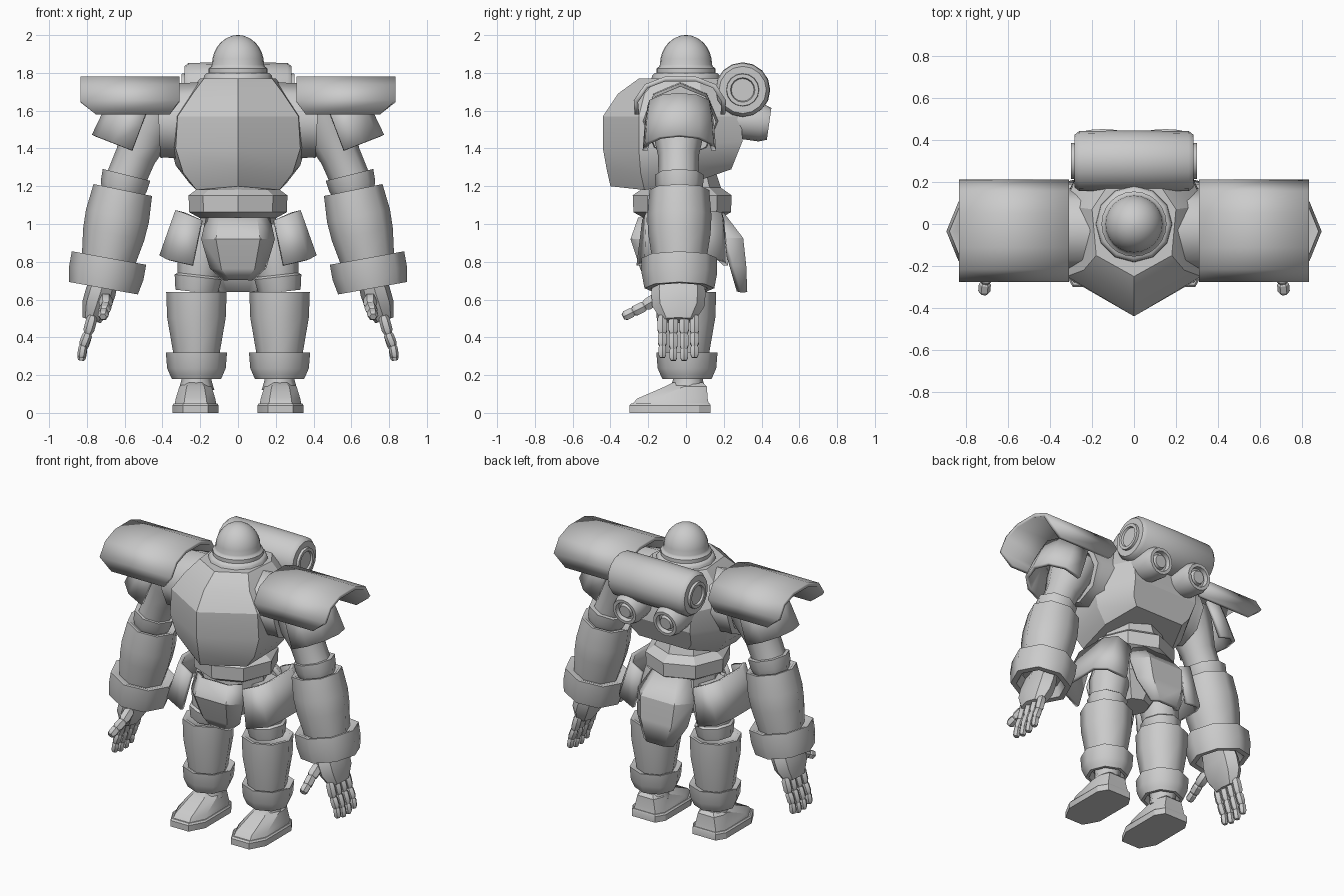
import bpy, bmesh, math
from mathutils import Vector

cube = bpy.data.objects.get("Cube")
if cube:
    bpy.data.objects.remove(cube)

GREY = bpy.data.materials.new("plain grey")
GREY.use_nodes = True
GREY.diffuse_color = (0.6, 0.6, 0.6, 1)
GREY.node_tree.nodes["Principled BSDF"].inputs["Base Color"].default_value = (0.6, 0.6, 0.6, 1)


def build(name, verts, faces, angle=50, thick=0, pair=False):
    """Make a mesh object, or a mirrored left and right pair."""
    if pair:
        build("left_" + name, verts, faces, angle, thick)
        flipped = [(-x, y, z) for x, y, z in verts]
        build("right_" + name, flipped, [f[::-1] for f in faces], angle, thick)
        return
    mesh = bpy.data.meshes.new(name)
    mesh.from_pydata([tuple(v) for v in verts], [], faces)
    bm = bmesh.new()
    bm.from_mesh(mesh)
    bmesh.ops.recalc_face_normals(bm, faces=bm.faces)
    bm.to_mesh(mesh)
    bm.free()
    mesh.materials.append(GREY)
    obj = bpy.data.objects.new(name, mesh)
    bpy.context.collection.objects.link(obj)
    bpy.ops.object.select_all(action="DESELECT")
    bpy.context.view_layer.objects.active = obj
    obj.select_set(True)
    bpy.ops.object.shade_smooth_by_angle(angle=math.radians(angle))
    if thick:
        mod = obj.modifiers.new("thickness", "SOLIDIFY")
        mod.thickness = thick
        mod.offset = 0


def loft(name, rings, closed=True, **kw):
    """Skin a list of equal rings; closed rings also get end caps."""
    n, m = len(rings[0]), len(rings)
    verts = [p for r in rings for p in r]
    faces = [(k * n + i, k * n + (i + 1) % n, (k + 1) * n + (i + 1) % n, (k + 1) * n + i)
             for k in range(m - 1) for i in range(n if closed else n - 1)]
    if closed:
        faces += [tuple(range(n))[::-1], tuple(range((m - 1) * n, m * n))]
    build(name, verts, faces, **kw)


def tube(name, start, end, profile, n=8, sv=1, arc=None, **kw):
    """Turn (position, radius) pairs round the line from start to end."""
    a, d = Vector(start), Vector(end) - Vector(start)
    axis = d.normalized()
    ref = Vector((0, 0, 1)) if abs(axis.x) > 0.8 else Vector((1, 0, 0))
    u = (ref - axis * ref.dot(axis)).normalized()
    v = axis.cross(u)
    if arc:
        angles = [math.radians(arc * (2 * i / n - 1)) for i in range(n + 1)]
    else:
        angles = [math.tau * i / n for i in range(n)]
    rings = [[a + d * t + u * (r * math.cos(q)) + v * (r * sv * math.sin(q)) for q in angles]
             for t, r in profile]
    loft(name, rings, closed=not arc, **kw)


def mirrored(half):
    """Complete a half outline running from front centre to back centre."""
    return half + [(-x, y, z) for x, y, z in reversed(half) if x > 0]


def apron(name, rows, **kw):
    """Curved hanging plate from (height, depth, half width, edge depth) rows."""
    loft(name, [[(-w, e, z), (-w * .6, y, z), (w * .6, y, z), (w, e, z)] for z, y, w, e in rows],
         closed=False, thick=.03, **kw)


# Torso with a keeled chest
loft("torso", [mirrored(h) for h in (
    [(0, -.25, 1.77), (.18, -.15, 1.77), (.2, .07, 1.77), (.12, .19, 1.77)],
    [(0, -.36, 1.69), (.24, -.22, 1.69), (.27, .08, 1.69), (.18, .24, 1.69)],
    [(0, -.44, 1.57), (.32, -.25, 1.57), (.35, .06, 1.57), (.24, .29, 1.57)],
    [(0, -.44, 1.4), (.33, -.25, 1.4), (.36, .06, 1.42), (.24, .3, 1.44)],
    [(0, -.42, 1.29), (.29, -.24, 1.27), (.33, .05, 1.31), (.22, .26, 1.34)],
    [(0, -.4, 1.2), (.22, -.22, 1.18), (.26, .04, 1.22), (.18, .24, 1.29)])], angle=25)
tube("shoulder_socket", (.2, -.03, 1.55), (.42, -.03, 1.54),
     [(0, .2), (.5, .2), (.85, .19), (1, .19), (1, .15), (.8, .13)], pair=True)

# Head
tube("neck_collar", (0, 0, 1.72), (0, 0, 1.8), [(0, .19), (.8, .18), (1, .165)], n=12)
dome = [(.22 + .78 * math.sin(q * math.pi / 16), .138 * math.cos(q * math.pi / 16)) for q in range(8)]
tube("helmet", (0, 0, 1.8), (0, 0, 2),
     [(0, .155), (.12, .155), (.17, .142)] + dome + [(1, .005)], n=24)

# Back tank, end ports and thrusters
tube("back_tank", (-.29, .3, 1.71), (.29, .3, 1.71),
     [(.01, .11), (.01, .125), (.05, .143), (.5, .146), (.95, .143), (.99, .125), (.99, .11)], n=16)
tube("tank_port", (.26, .3, 1.71), (.3, .3, 1.71),
     [(0, .09), (1, .085), (1, .065), (.7, .06)], n=16, pair=True)
tube("thruster", (.15, .16, 1.57), (.15, .44, 1.53),
     [(0, .08), (.4, .1), (.85, .1), (1, .085), (1, .065), (.9, .06), (.9, .048), (.98, .04)],
     n=16, pair=True)

# Waist and pelvis
tube("waist", (0, -.02, 1.3), (0, -.02, 1.03),
     [(0, .17), (.4, .205), (.55, .262), (.88, .258), (1, .2)], angle=25)
tube("pelvis", (0, -.02, 1.05), (0, -.01, .76), [(0, .2), (.5, .21), (1, .1)], angle=30)
apron("front_skirt", [(1.03, -.24, .16, -.18), (.92, -.28, .185, -.21),
                      (.77, -.23, .14, -.18), (.71, -.2, .07, -.19)], angle=30)
apron("back_skirt", [(1.05, .19, .13, .14), (.92, .29, .2, .2),
                     (.78, .305, .18, .24), (.64, .31, .1, .28)], angle=30)
loft("hip_skirt", [[(.19, -.22, 1.02), (.29, -.2, 1.06), (.32, -.12, 1.07),
                    (.32, .1, 1.07), (.28, .18, 1.06), (.19, .19, 1.02)],
                   [(.24, -.25, .78), (.37, -.21, .81), (.405, -.12, .83),
                    (.405, .1, .83), (.36, .18, .81), (.24, .21, .78)]],
     closed=False, thick=.025, angle=30, pair=True)

# Legs
tube("thigh", (.18, 0, 1), (.22, 0, .64),
     [(0, .1), (.4, .125), (.75, .11), (.78, .125), (.95, .115), (1, .11)], pair=True)
tube("shin", (.22, 0, .64), (.22, 0, .3),
     [(.05, .12), (0, .14), (0, .16), (.4, .155), (1, .12)], pair=True)
tube("ankle_cuff", (.22, .005, .32), (.22, .005, .18),
     [(.1, .12), (0, .15), (0, .162), (.6, .155), (.85, .14), (1, .13), (1, .11), (.7, .09)], pair=True)
tube("ankle", (.22, .01, .25), (.22, .01, .12), [(0, .08), (.6, .08), (1, .095)], pair=True)


def foot_ring(z, w, front, back):
    return [(.225 + s * w * k, y, z) for s, k, y in
            ((1, .55, front), (1, 1, front + .1), (1, 1, back - .06), (1, .7, back),
             (-1, .7, back), (-1, 1, back - .06), (-1, 1, front + .1), (-1, .55, front))]


loft("sole", [foot_ring(0, .122, -.3, .13), foot_ring(.04, .122, -.3, .13),
              foot_ring(.05, .115, -.29, .125)], angle=30, pair=True)
loft("foot_upper", [foot_ring(.05, .11, -.28, .12), foot_ring(.075, .105, -.26, .115),
                    foot_ring(.14, .085, -.11, .11), foot_ring(.16, .06, -.07, .09)],
     angle=30, pair=True)

# Pauldrons: arched shells with clipped lower corners
arch = [(-.26, 1.58), (-.265, 1.65), (-.21, 1.73), (-.11, 1.768), (.05, 1.768),
        (.15, 1.73), (.2, 1.65), (.195, 1.58)]
loft("pauldron", [[(.31 + max(0, 1.63 - z), y, z), (.835 - 1.2 * max(0, 1.65 - z), y, z)]
                  for y, z in arch], closed=False, thick=.025, pair=True)
tube("arm_guard", (.5, -.035, 1.63), (.59, -.035, 1.4), [(0, .16), (.45, .175), (1, .185)],
     n=6, arc=100, thick=.025, pair=True)

# Arms
tube("upper_arm", (.44, -.04, 1.6), (.61, -.04, 1.2), [(0, .15), (.3, .135), (.6, .108), (1, .105)], pair=True)
tube("elbow_ring", (.59, -.035, 1.26), (.615, -.035, 1.16),
     [(0, .105), (0, .13), (.6, .125), (1, .11)], pair=True)
tube("forearm", (.61, -.035, 1.18), (.69, -.035, .79),
     [(.04, .12), (0, .14), (0, .158), (.35, .17), (.6, .165), (1, .14)], pair=True)
tube("wrist_cuff", (.683, -.035, .82), (.712, -.035, .66),
     [(.1, .14), (0, .18), (0, .2), (.5, .2), (1, .185), (1, .15), (.6, .12)], pair=True)

# Hands
tube("palm", (.695, -.04, .74), (.775, -.04, .49),
     [(0, .07), (.4, .08), (.7, .077), (1, .05)], sv=1.8, angle=30, pair=True)


def digit(name, joints, radius):
    for i, (a, b) in enumerate(zip(joints, joints[1:])):
        r = radius * (1 - .1 * i)
        tube(f"{name}_{i + 1}", a, b, [(-.05, r * .7), (.15, r), (.8, r), (1.05, r * .65)],
             n=6, angle=30, pair=True)


for k, y in enumerate((-.125, -.067, -.01, .045)):
    drop = .015 if k in (1, 2) else 0
    digit(f"finger_{k + 1}", [(.77, y, .51), (.795, y, .42), (.82, y, .355 - drop), (.83, y, .295 - drop)], .029)
digit("thumb", [(.7, -.15, .61), (.7, -.22, .565), (.71, -.28, .535), (.715, -.33, .51)], .036)
